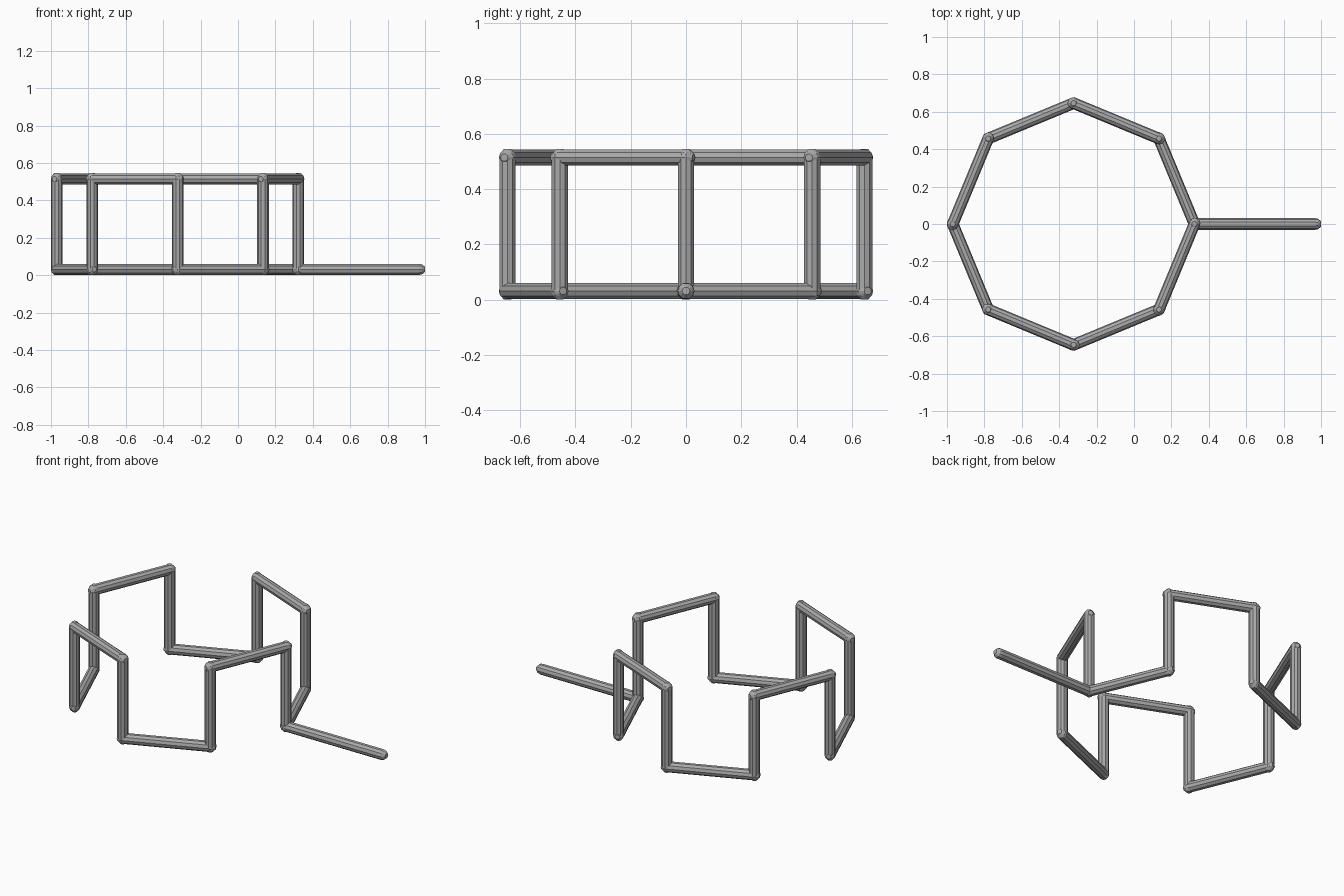
import bpy, bmesh
from math import cos, sin, pi
from mathutils import Vector

cube = bpy.data.objects.get("Cube")
if cube:
    bpy.data.objects.remove(cube, do_unlink=True)

SIDES = 10
TUBE = 0.031          # rod radius
RING = 0.646          # corner radius of the octagon
LOW, HIGH = TUBE, 0.514
CENTRE_X = -1 + TUBE + RING

grey = bpy.data.materials.new("steel_grey")
grey.use_nodes = True
colour = (0.4, 0.4, 0.4, 1)
grey.diffuse_color = colour
grey.node_tree.nodes["Principled BSDF"].inputs["Base Color"].default_value = colour


def rod(name, start, end):
    """Faceted round bar with blunt, bevelled ends that reach past its end points."""
    start, end = Vector(start), Vector(end)
    axis = end - start
    length = axis.length
    turn = axis.to_track_quat('Z', 'Y')
    bm = bmesh.new()
    # (height along the bar, radius) of each ring
    profile = [(-TUBE, TUBE * 0.45), (-TUBE * 0.5, TUBE * 0.9), (0, TUBE),
               (length, TUBE), (length + TUBE * 0.5, TUBE * 0.9), (length + TUBE, TUBE * 0.45)]
    rings = []
    for h, r in profile:
        rings.append([bm.verts.new(start + turn @ Vector((r * cos(2 * pi * i / SIDES),
                                                          r * sin(2 * pi * i / SIDES), h)))
                      for i in range(SIDES)])
    for a, b in zip(rings, rings[1:]):
        for i in range(SIDES):
            j = (i + 1) % SIDES
            bm.faces.new((a[i], a[j], b[j], b[i]))
    bm.faces.new(rings[0][::-1])
    bm.faces.new(rings[-1])
    mesh = bpy.data.meshes.new(name)
    bm.to_mesh(mesh)
    bm.free()
    mesh.materials.append(grey)
    obj = bpy.data.objects.new(name, mesh)
    bpy.context.collection.objects.link(obj)
    return obj


def corner(k, z):
    a = k * pi / 4
    return (CENTRE_X + RING * cos(a), RING * sin(a), z)


# Upright at every corner, rails alternating between bottom and top
for k in range(8):
    rod(f"post_{k + 1}", corner(k, LOW), corner(k, HIGH))
    z = HIGH if k % 2 else LOW
    rod(f"{'top' if k % 2 else 'bottom'}_rail_{k // 2 + 1}", corner(k, z), corner(k + 1, z))

# Straight handle running out along the ground
rod("handle", corner(0, LOW), (1 - TUBE, 0, LOW))
